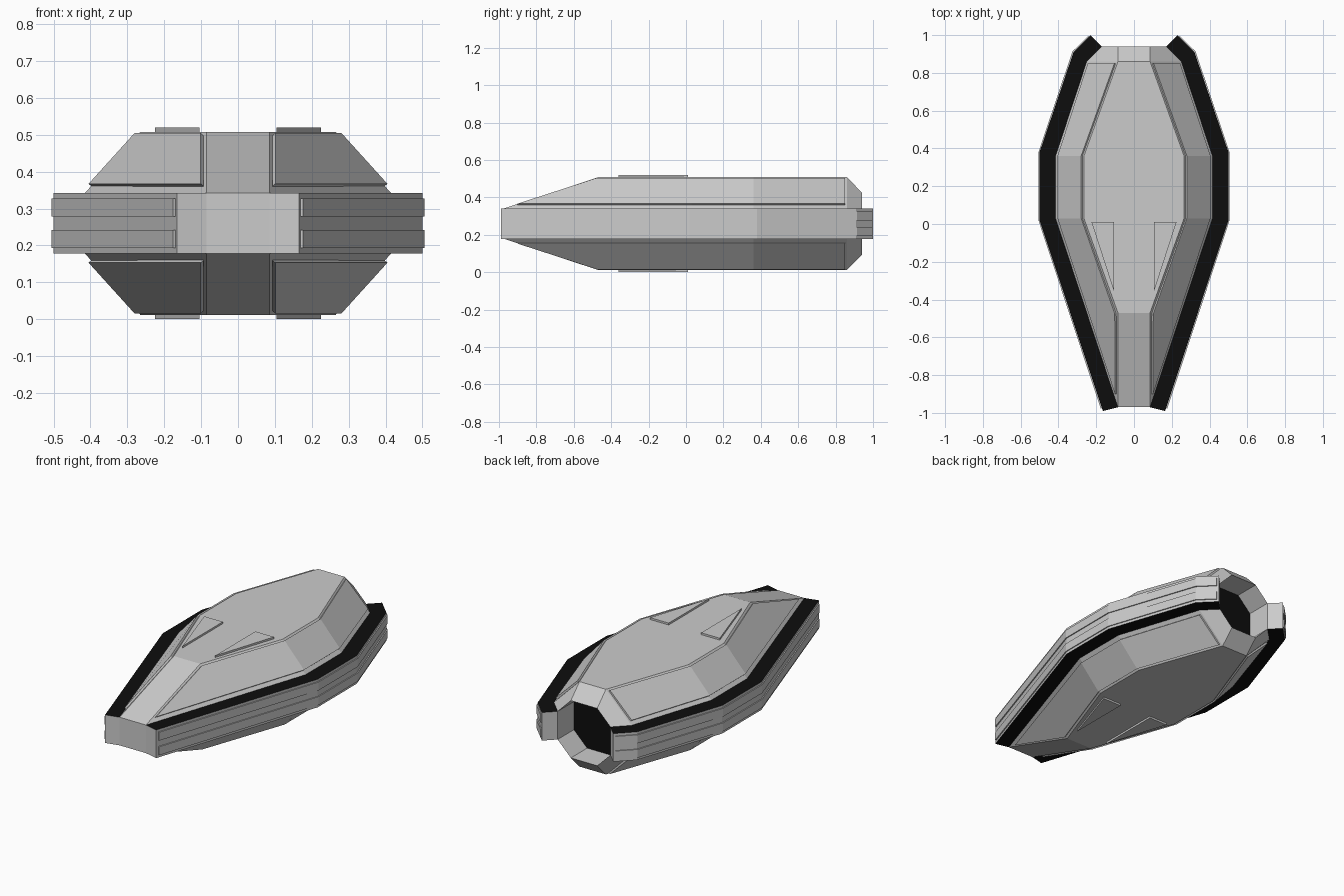
import bpy, bmesh
from mathutils import Vector

if "Cube" in bpy.data.objects:
    bpy.data.objects.remove(bpy.data.objects["Cube"])

MID = 0.26          # height of the symmetry plane
H0, H1 = 0.082, 0.248   # half height of belt, half height of hull

black = bpy.data.materials.new("black")
black.diffuse_color = (0.004, 0.004, 0.004, 1)
black.use_nodes = True
black.node_tree.nodes["Principled BSDF"].inputs["Base Color"].default_value = black.diffuse_color
grey = bpy.data.materials.new("grey")
grey.diffuse_color = (0.8, 0.8, 0.8, 1)
grey.use_nodes = True
grey.node_tree.nodes["Principled BSDF"].inputs["Base Color"].default_value = grey.diffuse_color


def build(name, faces, flip_z=True, dark=()):
    """Make an object from face outlines, mirrored in x (and z)."""
    bm = bmesh.new()
    for sx in (1, -1):
        for sz in ((1, -1) if flip_z else (1,)):
            for i, f in enumerate(faces):
                face = bm.faces.new([bm.verts.new((x * sx, y, z * sz)) for x, y, z in f])
                face.material_index = 1 if i in dark else 0
    bmesh.ops.remove_doubles(bm, verts=bm.verts, dist=0.0005)
    bmesh.ops.recalc_face_normals(bm, faces=bm.faces)
    me = bpy.data.meshes.new(name)
    bm.to_mesh(me)
    bm.free()
    if dark:
        me.materials.append(grey)
        me.materials.append(black)
    ob = bpy.data.objects.new(name, me)
    ob.location.z = MID
    bpy.context.collection.objects.link(ob)
    return ob


def strip(a, b):
    return [[a[i], a[i + 1], b[i + 1], b[i]] for i in range(len(a) - 1)]


def at(pts, z):
    return [(x, y, z) for x, y in pts]


def prism(a, b):
    """Closed solid between two matching outlines: caps first, then walls."""
    return [a, b] + strip(a + a[:1], b + b[:1])


# hull: faceted shell, quarter outline at the belt and on the flat deck
base = [(.085, -.97), (.415, .03), (.415, .36), (.25, .86), (.17, .94)]
deck = [(.085, -.47), (.265, .03), (.265, .36), (.085, .86)]
B, T = at(base, H0), at(deck, H1)
lip = [(0, .94, .167), (.085, .94, .167), (.17, .94, H0), (.17, .94, 0)]
deep = [(x, .79, z) for x, y, z in lip]
hull = [deep + [(0, .79, 0)]]                              # dark rear recess
hull += strip(lip, deep)                                   # recess walls
hull += strip(B[:4], T) + strip(at(base, 0), B)            # flanks
hull += [[(0, -.47, H1)] + T + [(0, .86, H1)],             # deck
         [(0, -.97, H0), B[0], T[0], (0, -.47, H1)],       # nose slope
         [(0, -.97, 0), (.085, -.97, 0), B[0], (0, -.97, H0)],
         [T[3], (0, .86, H1), lip[0], lip[1]],             # rear chamfers
         [T[3], B[3], lip[2], lip[1]]]
build("hull", hull, dark=(0,))

# belt: thick side rails with black upper and lower faces
outer = [(.165, -.99), (.5, .02), (.5, .38), (.32, .91), (.23, 1.0)]
low_o, top_o = at(outer, -H0), at(outer, H0)
low_i, top_i = at(base, -H0), at(base, H0)
caps = strip(top_o, top_i) + strip(low_o, low_i)
walls = strip(low_o, top_o) + strip(low_i, top_i)
ends = [[low_o[k], top_o[k], top_i[k], low_i[k]] for k in (0, -1)]
build("side_rail", caps + walls + ends, flip_z=False, dark=range(len(caps)))

# rail strips: two thin raised bars along each rail
inner_s = [(.17, -.975), (.499, .02), (.499, .38), (.319, .91), (.238, .992)]
outer_s = [(.176, -.978), (.506, .02), (.506, .38), (.326, .913), (.243, .995)]
z0, z1 = .018, .067
ring = [[(*i, z0), (*o, z0), (*o, z1), (*i, z1)] for i, o in zip(inner_s, outer_s)]
bars = [ring[0], ring[-1]]
for p, q in zip(ring, ring[1:]):
    bars += strip(p + p[:1], q + q[:1])
build("rail_strip", bars)

# flank panels: raised plates on the sloping sides
lo = at([(.093, -.9), (.397, .03), (.397, .36), (.237, .85)], .1)
hi = at([(.094, -.475), (.272, .03), (.272, .36), (.096, .85)], .238)
push = Vector((.008, 0, .007))
lo2, hi2 = ([tuple(Vector(p) + push) for p in row] for row in (lo, hi))
panel = strip(lo2, hi2) + strip(lo, hi) + strip(lo, lo2) + strip(hi, hi2)
panel += [[lo[k], lo2[k], hi2[k], hi[k]] for k in (0, -1)]
build("flank_panel", panel)

# deck triangles: small raised wedges on deck and underside
tri = [(.105, -.36), (.225, .01), (.105, .01)]
build("deck_triangle", prism(at(tri, H1 - .004), at(tri, MID - .001)))
